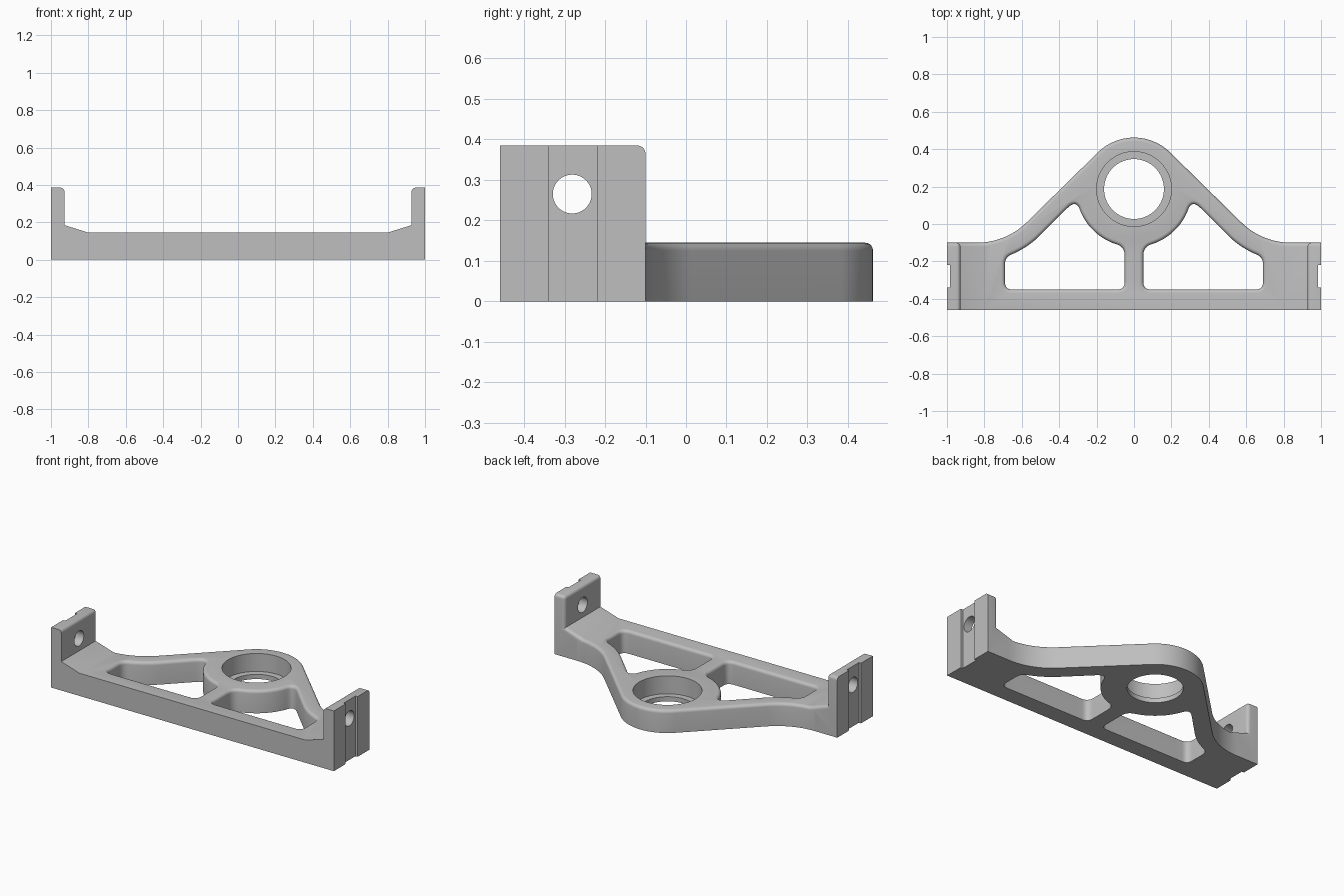
import bpy, bmesh
from math import sin, cos, pi, sqrt, atan2
from mathutils import Vector, Matrix

if "Cube" in bpy.data.objects:
    bpy.data.objects.remove(bpy.data.objects["Cube"], do_unlink=True)

grey = bpy.data.materials.new("satin_grey")
grey.use_nodes = True
grey.diffuse_color = (0.52, 0.52, 0.52, 1)
grey.node_tree.nodes["Principled BSDF"].inputs["Base Color"].default_value = grey.diffuse_color

H, R = 0.145, 0.02                 # plate height, edge rounding
FRONT, BACK = -0.46, -0.10         # depth of the end brackets
BOSS = Vector((0, 0.187))          # bearing centre
BOSS_R, WEB_R = 0.275, 0.31
FILLET, FILLET_R = Vector((0.84, 0.28)), 0.38
STRIP = 0.10                       # width of the sloping arms


def finish(bm, name):
    bmesh.ops.recalc_face_normals(bm, faces=bm.faces)
    mesh = bpy.data.meshes.new(name)
    bm.to_mesh(mesh)
    bm.free()
    mesh.materials.append(grey)
    ob = bpy.data.objects.new(name, mesh)
    bpy.context.collection.objects.link(ob)
    return ob


def loft(name, rings):
    """Closed solid through rings of (x, y, z) points."""
    bm = bmesh.new()
    vs = [[bm.verts.new(p) for p in ring] for ring in rings]
    for a, b in zip(vs, vs[1:]):
        for i in range(len(a)):
            j = (i + 1) % len(a)
            bm.faces.new((a[i], a[j], b[j], b[i]))
    bm.faces.new(vs[0])
    bm.faces.new(vs[-1])
    return finish(bm, name)


def cylinder(name, radius, depth, centre, rot=Matrix(), n=64):
    bm = bmesh.new()
    bmesh.ops.create_cone(bm, cap_ends=True, segments=n, radius1=radius, radius2=radius,
                          depth=depth, matrix=Matrix.Translation(centre) @ rot)
    return finish(bm, name)


def block(name, lo, hi):
    lo, hi = Vector(lo), Vector(hi)
    bm = bmesh.new()
    bmesh.ops.create_cube(bm, size=1, matrix=Matrix.Translation((lo + hi) / 2)
                          @ Matrix.Diagonal((*(hi - lo), 1)))
    return finish(bm, name)


def combine(target, others, operation):
    """Apply booleans to target and drop the other solids."""
    for other in others:
        mod = target.modifiers.new("cut", "BOOLEAN")
        mod.object, mod.operation, mod.solver = other, operation, "EXACT"
        bpy.context.view_layer.update()
        dg = bpy.context.evaluated_depsgraph_get()
        mesh = bpy.data.meshes.new_from_object(target.evaluated_get(dg))
        target.modifiers.clear()
        target.data = mesh
        bpy.data.objects.remove(other, do_unlink=True)


def line(a, b):
    return lambda t: Vector(a).lerp(Vector(b), t)


def arc(c, r, a0, a1):
    return lambda t: c + r * Vector((cos(a0 + (a1 - a0) * t), sin(a0 + (a1 - a0) * t)))


def angle(c, p):
    return atan2(p[1] - c[1], p[0] - c[0])


def normals(pts, closed):
    """Left-hand normals of a path."""
    n, out = len(pts), []
    for i in range(n):
        a = pts[i - 1] if closed or i else pts[0]
        b = pts[(i + 1) % n] if closed or i < n - 1 else pts[-1]
        d = (b - a).normalized()
        out.append(Vector((-d.y, d.x)))
    return out


def rounding():
    """(inset, height) steps of the rounded top edge."""
    return [(R - R * cos(a), H - R + R * sin(a)) for a in (pi / 2 * k / 5 for k in range(6))]


# Plate: arch over the bearing, sloping arms, concave run-out to the brackets
arch = arc(BOSS, BOSS_R, pi / 4, 3 * pi / 4)
runout = arc(FILLET, FILLET_R, -pi / 2, -3 * pi / 4)
right = [runout(k / 16) for k in range(17)]
path = right + [arch(k / 28) for k in range(29)] + [Vector((-p.x, p.y)) for p in reversed(right)]
inward = normals(path, False)


def plate_ring(inset, z):
    ring = [p + n * inset for p, n in zip(path, inward)]
    x = path[0].x
    return [(p.x, p.y, z) for p in ring] + [(-x, FRONT, z), (x, FRONT, z)]


bracket = loft("mounting_bracket", [plate_ring(0, 0)] + [plate_ring(*s) for s in rounding()])

# End brackets: ramp and upright, with rounded back and inner top edges
profile = [(0.8, 0), (1, 0), (1, 0.385), (0.928, 0.385), (0.928, 0.185), (0.8, H)]


def end_bracket(side):
    ob = loft("end_bracket", [[(side * x, y, z) for x, z in profile] for y in (FRONT, BACK)])
    bm = bmesh.new()
    bm.from_mesh(ob.data)
    chosen = []
    for e in bm.edges:
        a, b = (v.co for v in e.verts)
        low = min(a.z, b.z)
        if low < 0.1:
            continue
        on_back = min(a.y, b.y) > BACK - 0.01
        inner_top = low > 0.38 and max(abs(a.x), abs(b.x)) < 0.95
        if on_back or inner_top:
            chosen.append(e)
    bmesh.ops.bevel(bm, geom=chosen, offset=R, segments=5, profile=0.5, affect="EDGES")
    bm.to_mesh(ob.data)
    bm.free()
    return ob


combine(bracket, [end_bracket(s) for s in (1, -1)], "UNION")

# Window outline: curved and sloping arm side, web around the bearing, centre rib
rib, far, low = 0.05, 0.69, -0.35
inner_r = FILLET_R + STRIP
far_top = Vector((far, FILLET.y - sqrt(inner_r ** 2 - (far - FILLET.x) ** 2)))
slope_start = FILLET + inner_r * Vector((-1, -1)) / sqrt(2)
reach = (slope_start - BOSS).dot(Vector((1, 1)) / sqrt(2))
apex = BOSS + (reach * Vector((1, 1)) + sqrt(WEB_R ** 2 - reach ** 2) * Vector((1, -1))) / sqrt(2)
rib_top = Vector((rib, BOSS.y - sqrt(WEB_R ** 2 - rib ** 2)))
# each edge with its length of trim at its end corner
edges = [
    (line((rib, low), (far, low)), 0.04),
    (line((far, low), far_top), 0.04),
    (arc(FILLET, inner_r, angle(FILLET, far_top), -3 * pi / 4), 0),
    (line(slope_start, apex), 0.07),
    (arc(BOSS, WEB_R, angle(BOSS, apex), angle(BOSS, rib_top)), 0.05),
    (line(rib_top, (rib, low)), 0.04),
]


def window_path():
    pts = []
    for i, (edge, trim) in enumerate(edges):
        length = sum((edge((k + 1) / 20) - edge(k / 20)).length for k in range(20))
        t0, t1 = edges[i - 1][1] / length, 1 - trim / length
        pts += [edge(t0 + (t1 - t0) * k / 12) for k in range(13)]
        if trim:
            nxt = edges[(i + 1) % len(edges)][0]
            nlen = sum((nxt((k + 1) / 20) - nxt(k / 20)).length for k in range(20))
            a, c, b = edge(t1), edge(1), nxt(trim / nlen)
            pts += [a * (1 - t) ** 2 + c * 2 * t * (1 - t) + b * t * t
                    for t in (k / 7 for k in range(1, 7))]
        else:
            pts.pop()
    return pts


hole = window_path()
hole_in = normals(hole, True)


def window(side):
    steps = [(0, -0.1)] + rounding() + [(R, H + 0.1)]
    return loft("window", [[(side * (p.x - n.x * d), p.y - n.y * d, z)
                            for p, n in zip(hole, hole_in)] for d, z in steps])


# Cuts: windows, bearing bore and seat, bolt holes and outer grooves
cuts = [window(s) for s in (1, -1)]
cuts.append(cylinder("bore", 0.16, 1, (*BOSS, 0)))
cuts.append(cylinder("bearing_seat", 0.2, 0.4, (*BOSS, 0.03 + 0.2)))
turn = Matrix.Rotation(pi / 2, 4, "Y")
for s in (1, -1):
    cuts.append(block("groove", (min(s * 0.985, s * 1.1), -0.34, -0.1),
                      (max(s * 0.985, s * 1.1), -0.22, 0.6)))
    cuts.append(cylinder("bolt_hole", 0.048, 0.3, (s, -0.281, 0.265), turn, 40))
combine(bracket, cuts, "DIFFERENCE")

bpy.ops.object.select_all(action="DESELECT")
bracket.select_set(True)
bpy.context.view_layer.objects.active = bracket
bpy.ops.object.shade_smooth_by_angle(angle=pi / 6)
